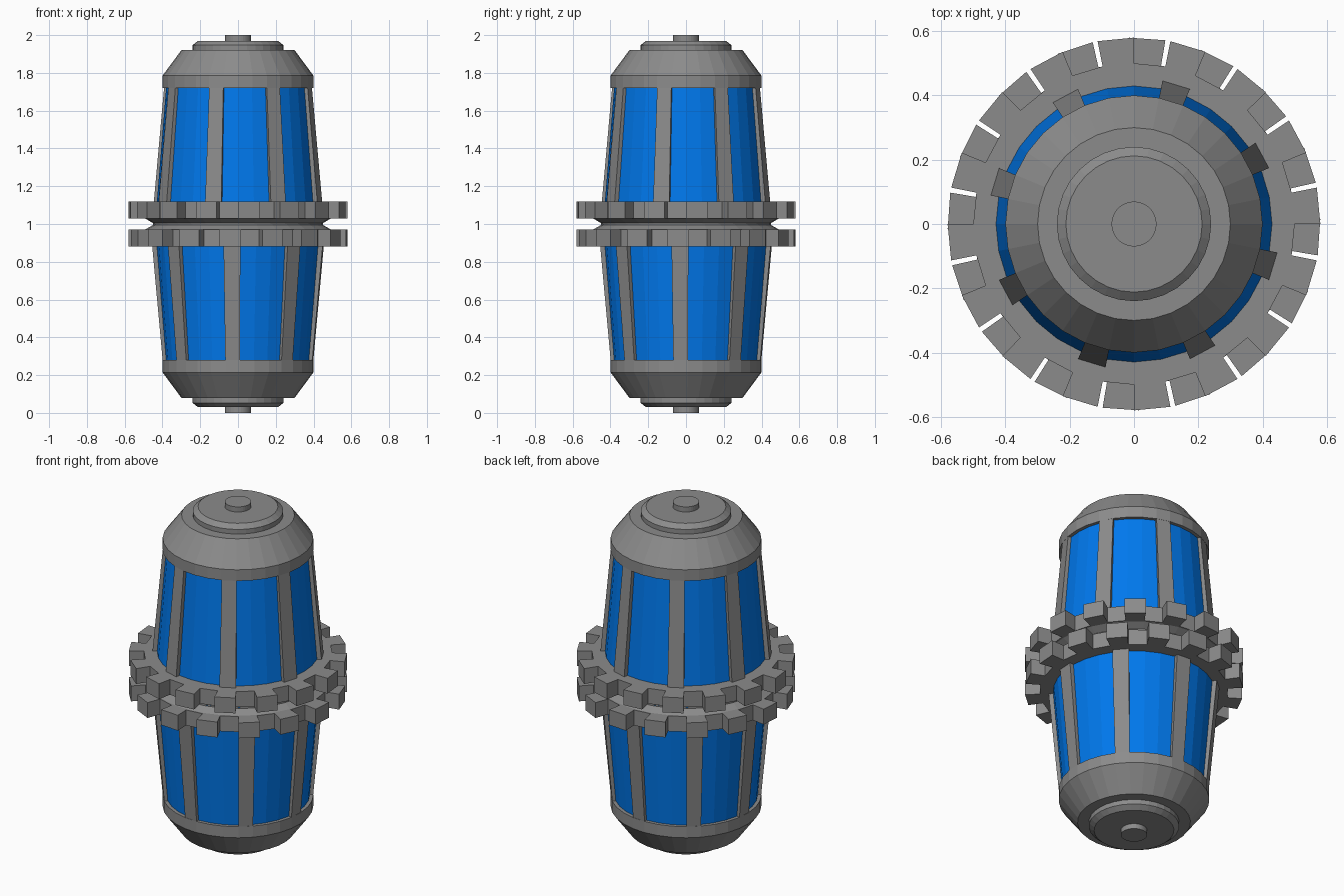
import bpy, bmesh
from math import radians, cos, sin

if "Cube" in bpy.data.objects:
    bpy.data.objects.remove(bpy.data.objects["Cube"])

SEG = 32
STEP = 360 / SEG


def material(name, color):
    m = bpy.data.materials.new(name)
    m.diffuse_color = color
    m.use_nodes = True
    m.node_tree.nodes["Principled BSDF"].inputs["Base Color"].default_value = m.diffuse_color
    return m


blue = material("blue", (0.0, 0.19, 0.85, 1))
dark = material("dark_grey", (0.26, 0.26, 0.26, 1))


def finish(bm, name, mat):
    bmesh.ops.recalc_face_normals(bm, faces=bm.faces)
    me = bpy.data.meshes.new(name)
    bm.to_mesh(me)
    bm.free()
    me.materials.append(mat)
    ob = bpy.data.objects.new(name, me)
    bpy.context.collection.objects.link(ob)
    return ob


def point(r, a, z, side):
    # z is the distance from the middle plane, side is +1 (top) or -1 (bottom)
    return (r * cos(radians(a)), r * sin(radians(a)), 1 + side * z)


def lathe(name, profile, start, side, mat=dark, cap=False):
    bm = bmesh.new()
    rings = [[bm.verts.new(point(r, start + i * STEP, z, side)) for i in range(SEG)]
             for r, z in profile]
    for a, b in zip(rings, rings[1:]):
        for i in range(SEG):
            j = (i + 1) % SEG
            bm.faces.new((a[i], a[j], b[j], b[i]))
    if cap:
        bm.faces.new(rings[-1])
    return finish(bm, name, mat)


def wedges(name, section, start, count, side):
    # repeated blocks, each one facet wide, from a four point (r, z) section
    bm = bmesh.new()
    for k in range(count):
        a = start + k * 360 / count
        v = [bm.verts.new(point(r, a, z, side)) for r, z in section]
        w = [bm.verts.new(point(r, a + STEP, z, side)) for r, z in section]
        bm.faces.new(v)
        bm.faces.new(w[::-1])
        for i in range(4):
            j = (i + 1) % 4
            bm.faces.new((v[i], w[i], w[j], v[j]))
    return finish(bm, name, dark)


def half(label, side, start):
    # end cap with stepped disc and knob
    lathe(label + "_end_cap",
          [(0.36, 0.72), (0.40, 0.72), (0.40, 0.785), (0.30, 0.92), (0.24, 0.92),
           (0.24, 0.947), (0.212, 0.97), (0.07, 0.97), (0.07, 1.0)],
          start, side, cap=True)
    # tapered blue shell and its ribs
    lathe(label + "_shell", [(0.43, 0.11), (0.38, 0.725)], start, side, blue)
    wedges(label + "_ribs", [(0.42, 0.11), (0.455, 0.11), (0.399, 0.722), (0.365, 0.722)],
           start + 22.5, 8, side)
    # gear ring with teeth
    lathe(label + "_gear_ring",
          [(0.45, 0.0), (0.45, 0.005), (0.49, 0.028), (0.50, 0.028), (0.50, 0.118), (0.42, 0.118)],
          start, side)
    wedges(label + "_gear_teeth", [(0.495, 0.028), (0.58, 0.028), (0.58, 0.118), (0.495, 0.118)],
           start, 16, side)


half("upper", 1, 0)
half("lower", -1, 12.8)
